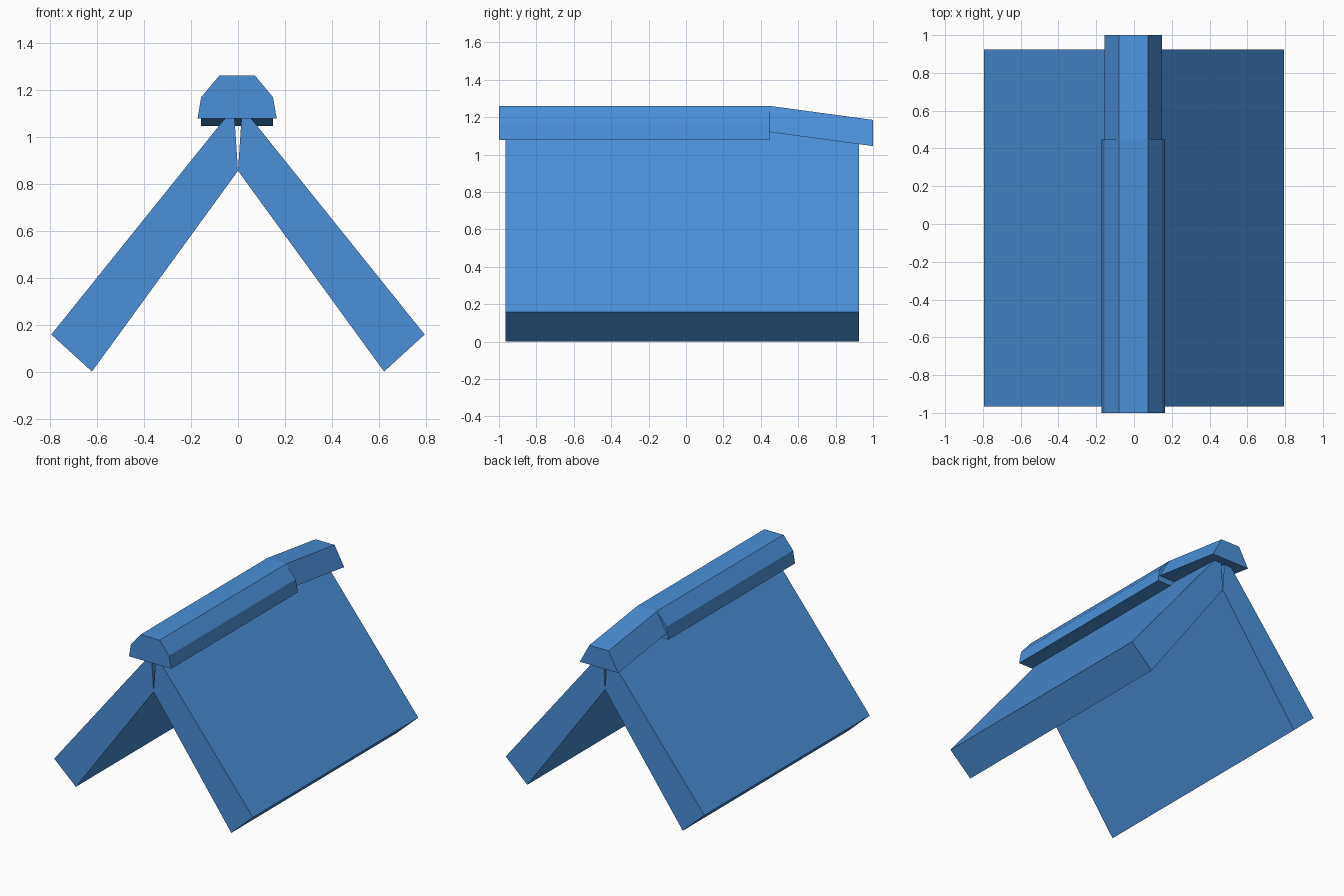
import bpy
import bmesh

cube = bpy.data.objects.get("Cube")
if cube:
    bpy.data.objects.remove(cube, do_unlink=True)

BLUE = (0.069, 0.279, 0.694, 1.0)
blue = bpy.data.materials.new("roof blue")
blue.use_nodes = True
blue.diffuse_color = BLUE
blue.node_tree.nodes["Principled BSDF"].inputs["Base Color"].default_value = BLUE


def loft(name, profile, y0, y1, drop=0.0):
    """Extrude an x-z profile from y0 to y1, lowering the far end by drop."""
    bm = bmesh.new()
    near = [bm.verts.new((x, y0, z)) for x, z in profile]
    far = [bm.verts.new((x, y1, z - drop)) for x, z in profile]
    bm.faces.new(near)
    bm.faces.new(far[::-1])
    for i in range(len(profile)):
        j = (i + 1) % len(profile)
        bm.faces.new((near[i], far[i], far[j], near[j]))
    bmesh.ops.recalc_face_normals(bm, faces=bm.faces)
    mesh = bpy.data.meshes.new(name)
    bm.to_mesh(mesh)
    bm.free()
    mesh.materials.append(blue)
    obj = bpy.data.objects.new(name, mesh)
    bpy.context.collection.objects.link(obj)
    return obj


# Two sloping roof slabs, meeting at the inner ridge with a thin slit above
slab = [(0.622, 0.0), (0.795, 0.158), (0.018, 1.125), (0.0, 0.855)]
for name, side in (("left_roof_slab", 1), ("right_roof_slab", -1)):
    loft(name, [(side * x, z) for x, z in slab], -0.965, 0.925)

# Level front ridge cap
front_cap = [(-0.172, 1.078), (-0.157, 1.168), (-0.08, 1.26),
             (0.073, 1.26), (0.149, 1.168), (0.165, 1.078)]
loft("front_ridge_cap", front_cap, -1.0, 0.447)

# Sagging back ridge cap
back_cap = [(-0.157, 1.12), (-0.08, 1.26), (0.073, 1.26), (0.149, 1.12)]
loft("back_ridge_cap", back_cap, 0.447, 1.0, drop=0.075)
